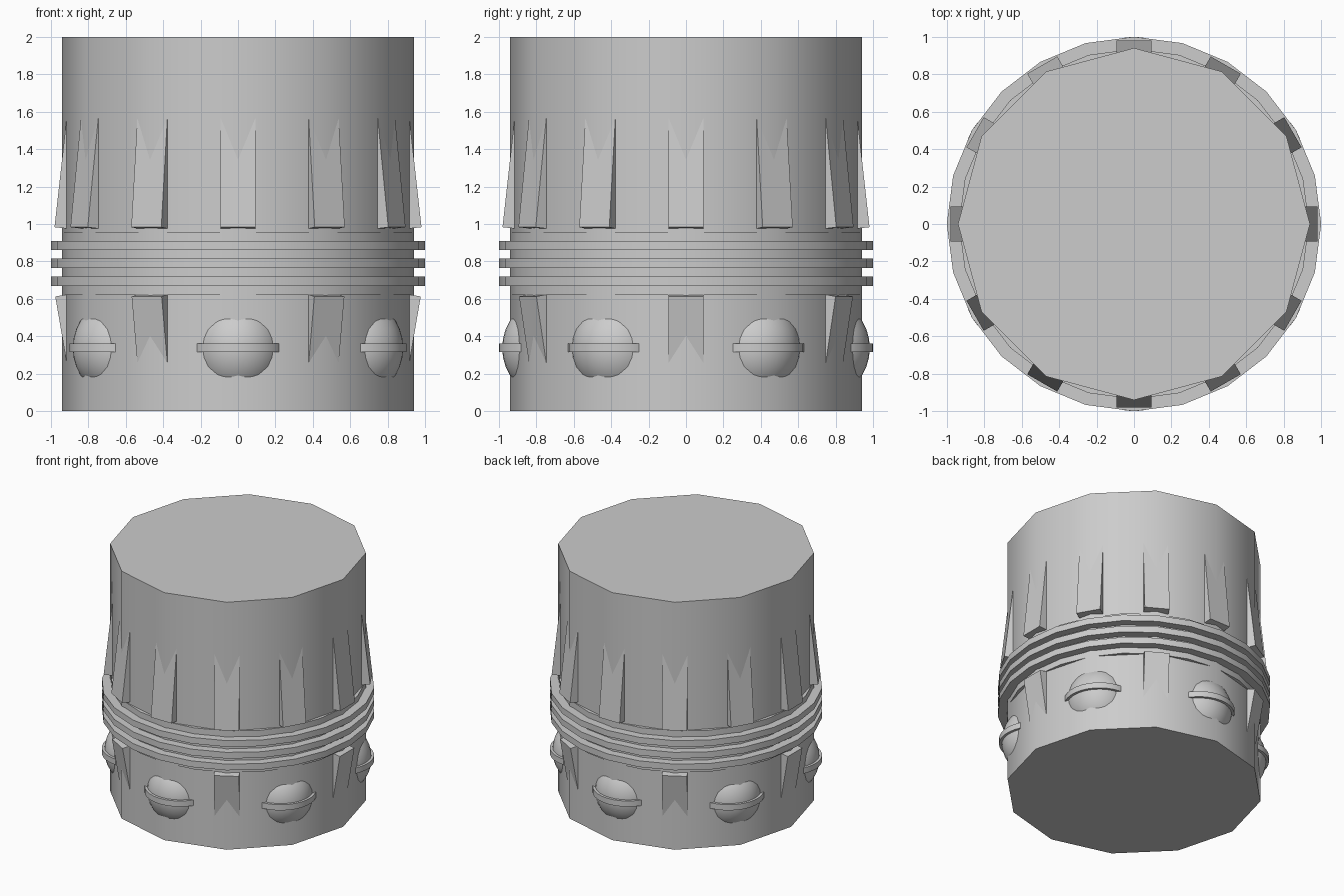
import bpy, bmesh
from math import radians
from mathutils import Matrix, Vector

cube = bpy.data.objects.get("Cube")
if cube:
    bpy.data.objects.remove(cube, do_unlink=True)

grey = bpy.data.materials.new("plain_grey")
grey.use_nodes = True
COLOUR = (0.604, 0.604, 0.604, 1)
grey.diffuse_color = COLOUR
grey.node_tree.nodes["Principled BSDF"].inputs["Base Color"].default_value = COLOUR


def finish(name, bm):
    """Turn a bmesh into a shaded, coloured object."""
    bmesh.ops.recalc_face_normals(bm, faces=bm.faces)
    mesh = bpy.data.meshes.new(name)
    bm.to_mesh(mesh)
    bm.free()
    mesh.materials.append(grey)
    obj = bpy.data.objects.new(name, mesh)
    bpy.context.collection.objects.link(obj)
    bpy.ops.object.select_all(action="DESELECT")
    obj.select_set(True)
    bpy.context.view_layer.objects.active = obj
    bpy.ops.object.shade_smooth_by_angle(angle=radians(40))
    return obj


def add_drum(bm, radius, low, high, sides, matrix=Matrix()):
    place = matrix @ Matrix.Translation((0, 0, (low + high) / 2))
    bmesh.ops.create_cone(bm, cap_ends=True, segments=sides, radius1=radius,
                          radius2=radius, depth=high - low, matrix=place)


def drum(name, radius, low, high, sides):
    bm = bmesh.new()
    add_drum(bm, radius, low, high, sides)
    finish(name, bm)


def turn(degrees):
    return Matrix.Rotation(radians(degrees), 4, "Z")


def fins(name, profile, width, angles):
    """Extrude a radius/height profile sideways and repeat it round the body."""
    bm = bmesh.new()
    for angle in angles:
        spin = turn(angle)
        face = bm.faces.new([bm.verts.new(spin @ Vector((r, -width / 2, z)))
                             for r, z in profile])
        side = bmesh.ops.extrude_face_region(bm, geom=[face], use_keep_orig=True)
        moved = [v for v in side["geom"] if isinstance(v, bmesh.types.BMVert)]
        bmesh.ops.translate(bm, verts=moved, vec=spin @ Vector((0, width, 0)))
    finish(name, bm)


# Twelve-sided body and the round band with its three ridges
drum("body", 0.94, 0, 2, 12)
drum("waist_band", 0.935, 0.622, 0.958, 24)
for label, middle in (("lower", 0.695), ("middle", 0.79), ("upper", 0.885)):
    drum(label + "_ridge", 1.0, middle - 0.025, middle + 0.025, 24)

# Tilted fins above and below the band
fins("upper_fins", [(0.98, 0.983), (0.73, 0.955), (0.62, 1.99), (0.868, 1.99)],
     0.185, range(0, 360, 30))
fins("lower_fins", [(0.976, 0.613), (0.75, 0.65), (0.67, 0.1), (0.888, 0.1)],
     0.185, range(0, 360, 60))

# Half-sunk domes, each with a flat collar
domes, collars = bmesh.new(), bmesh.new()
for angle in range(30, 360, 60):
    place = turn(angle) @ Matrix.Translation((0.74, 0, 0.338))
    bmesh.ops.create_uvsphere(domes, u_segments=32, v_segments=16, radius=0.242,
                              matrix=place @ Matrix.Diagonal((1, 1, 1.08, 1)))
    add_drum(collars, 0.26, -0.023, 0.023, 32, place)
finish("domes", domes)
finish("dome_collars", collars)
